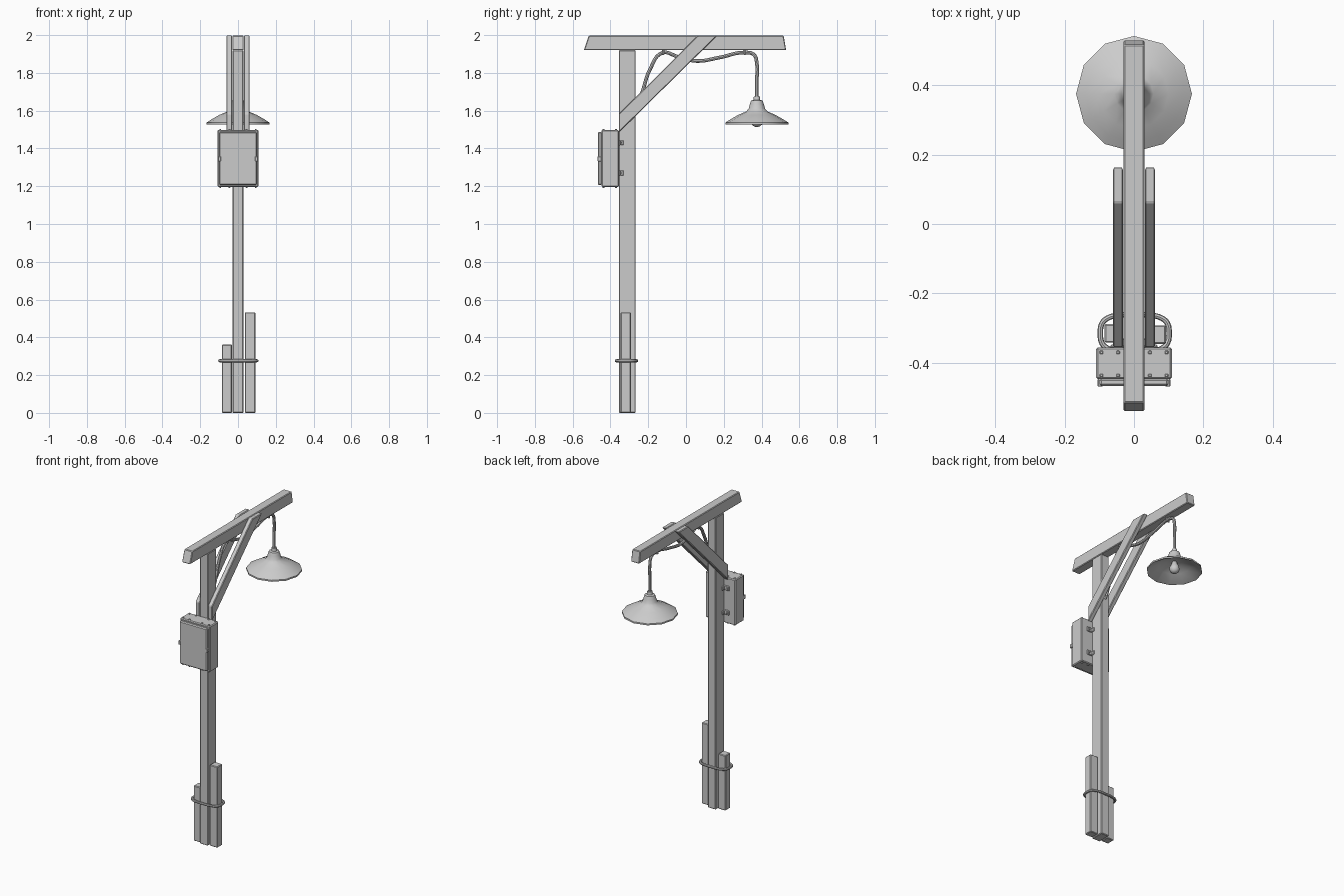
import bpy, bmesh, math
from mathutils import Vector

if "Cube" in bpy.data.objects:
    bpy.data.objects.remove(bpy.data.objects["Cube"])


def finish(name, bm, bevel=0.0, smooth=None):
    bmesh.ops.recalc_face_normals(bm, faces=bm.faces)
    me = bpy.data.meshes.new(name)
    bm.to_mesh(me)
    bm.free()
    ob = bpy.data.objects.new(name, me)
    bpy.context.collection.objects.link(ob)
    if bevel:
        mod = ob.modifiers.new("bevel", "BEVEL")
        mod.width = bevel
        mod.segments = 1
    if smooth:
        activate(ob)
        bpy.ops.object.shade_smooth_by_angle(angle=math.radians(smooth))
    return ob


def activate(ob):
    bpy.ops.object.select_all(action="DESELECT")
    ob.select_set(True)
    bpy.context.view_layer.objects.active = ob


def prism(name, x0, x1, yz, bevel=0.004):
    """Side profile in y/z extruded along x."""
    bm = bmesh.new()
    face = bm.faces.new([bm.verts.new((x0, y, z)) for y, z in yz])
    ext = bmesh.ops.extrude_face_region(bm, geom=[face])
    verts = [v for v in ext["geom"] if isinstance(v, bmesh.types.BMVert)]
    bmesh.ops.translate(bm, verts=verts, vec=(x1 - x0, 0, 0))
    return finish(name, bm, bevel)


def box(name, x0, x1, y0, y1, z0, z1, bevel=0.004):
    return prism(name, x0, x1, [(y0, z0), (y1, z0), (y1, z1), (y0, z1)], bevel)


def lathe(name, profile, cx, cy, sides, smooth=40):
    bm = bmesh.new()
    vs = [bm.verts.new((cx + r, cy, z)) for r, z in profile]
    es = [bm.edges.new(p) for p in zip(vs, vs[1:])]
    bmesh.ops.spin(bm, geom=vs + es, cent=(cx, cy, 0), axis=(0, 0, 1),
                   angle=math.tau, steps=sides, use_duplicate=False)
    bmesh.ops.remove_doubles(bm, verts=bm.verts, dist=1e-4)
    return finish(name, bm, smooth=smooth)


def tube(name, pts, radius, cyclic=False, res=6):
    cu = bpy.data.curves.new(name, "CURVE")
    cu.dimensions = "3D"
    cu.bevel_depth = radius
    cu.bevel_resolution = 2
    cu.resolution_u = res
    cu.use_fill_caps = True
    sp = cu.splines.new("BEZIER")
    sp.bezier_points.add(len(pts) - 1)
    for bp, p in zip(sp.bezier_points, pts):
        bp.co = Vector(p)
        bp.handle_left_type = bp.handle_right_type = "AUTO"
    sp.use_cyclic_u = cyclic
    ob = bpy.data.objects.new(name, cu)
    bpy.context.collection.objects.link(ob)
    activate(ob)
    bpy.ops.object.convert(target="MESH")
    bpy.ops.object.shade_smooth_by_angle(angle=math.radians(40))


# Timber frame
box("post", -0.029, 0.029, -0.355, -0.267, 0, 1.92)
prism("top_beam", -0.03, 0.03,
      [(-0.541, 1.92), (0.53, 1.92), (0.517, 1.997), (-0.515, 1.997)])
for side, s in (("left", -1), ("right", 1)):
    prism(f"brace_{side}", s * 0.031, s * 0.061,
          [(-0.355, 1.485), (0.165, 1.997), (0.062, 1.997), (-0.355, 1.583)])

# Stakes lashed to the foot of the post
box("stake_left", -0.085, -0.032, -0.342, -0.288, 0, 0.362)
box("stake_right", 0.036, 0.092, -0.346, -0.292, 0, 0.532)
ring = []
for i in range(16):
    a = math.tau * i / 16
    c, s = math.cos(a), math.sin(a)
    ring.append((0.002 + 0.099 * math.copysign(abs(c) ** 0.65, c),
                 -0.315 + 0.054 * math.copysign(abs(s) ** 0.65, s), 0.276))
tube("lashing", ring, 0.008, True, 3)

# Electrical box with door
box("box_body", -0.109, 0.109, -0.447, -0.356, 1.197, 1.498, 0.005)
box("box_door", -0.1, 0.1, -0.467, -0.445, 1.206, 1.488, 0.006)
for s in (-1, 1):
    box("door_latch", s * 0.09, s * 0.105, -0.469, -0.447, 1.332, 1.358, 0.002)
    for x in (0.046, 0.094):
        for y in (-0.437, -0.37):
            for z in (1.194, 1.5):
                box("box_rivet", s * x - 0.005, s * x + 0.005,
                    y - 0.005, y + 0.005, z - 0.004, z + 0.004, 0.002)
    # Mounting brackets beside the post
    for z in (1.27, 1.43):
        box("bracket_plate", s * 0.029, s * 0.068, -0.358, -0.348,
            z - 0.015, z + 0.015, 0.003)
        box("bracket_tab", s * 0.028, s * 0.036, -0.358, -0.33,
            z - 0.013, z + 0.013, 0.003)
        box("bracket_screw", s * 0.05, s * 0.06, -0.35, -0.342,
            z - 0.005, z + 0.005, 0.002)

# Hanging lamp
LY = 0.375
lathe("lamp_shade", [(0, 1.676), (0.016, 1.676), (0.018, 1.657), (0.031, 1.653),
                     (0.037, 1.635), (0.043, 1.612), (0.056, 1.596),
                     (0.1, 1.577), (0.14, 1.554), (0.167, 1.537),
                     (0.167, 1.527), (0.158, 1.529), (0.1, 1.565),
                     (0.045, 1.588), (0, 1.592)], 0, LY, 12)
lathe("bulb", [(0, 1.595), (0.014, 1.59), (0.018, 1.575), (0.028, 1.557),
               (0.031, 1.541), (0.026, 1.525), (0.014, 1.516), (0, 1.513)],
      0, LY, 12, 60)

# Cable from post to lamp, with two clips under the beam
tube("cable", [(0, y, z) for y, z in (
    (-0.268, 1.62), (-0.235, 1.69), (-0.19, 1.82), (-0.125, 1.906),
    (-0.04, 1.884), (0.055, 1.863), (0.18, 1.882), (0.31, 1.908),
    (0.36, 1.896), (LY, 1.85), (LY, 1.76), (LY, 1.67))], 0.0095)
for y in (-0.12, 0.31):
    box("cable_clip", -0.014, 0.014, y - 0.006, y + 0.006, 1.895, 1.924, 0.003)
